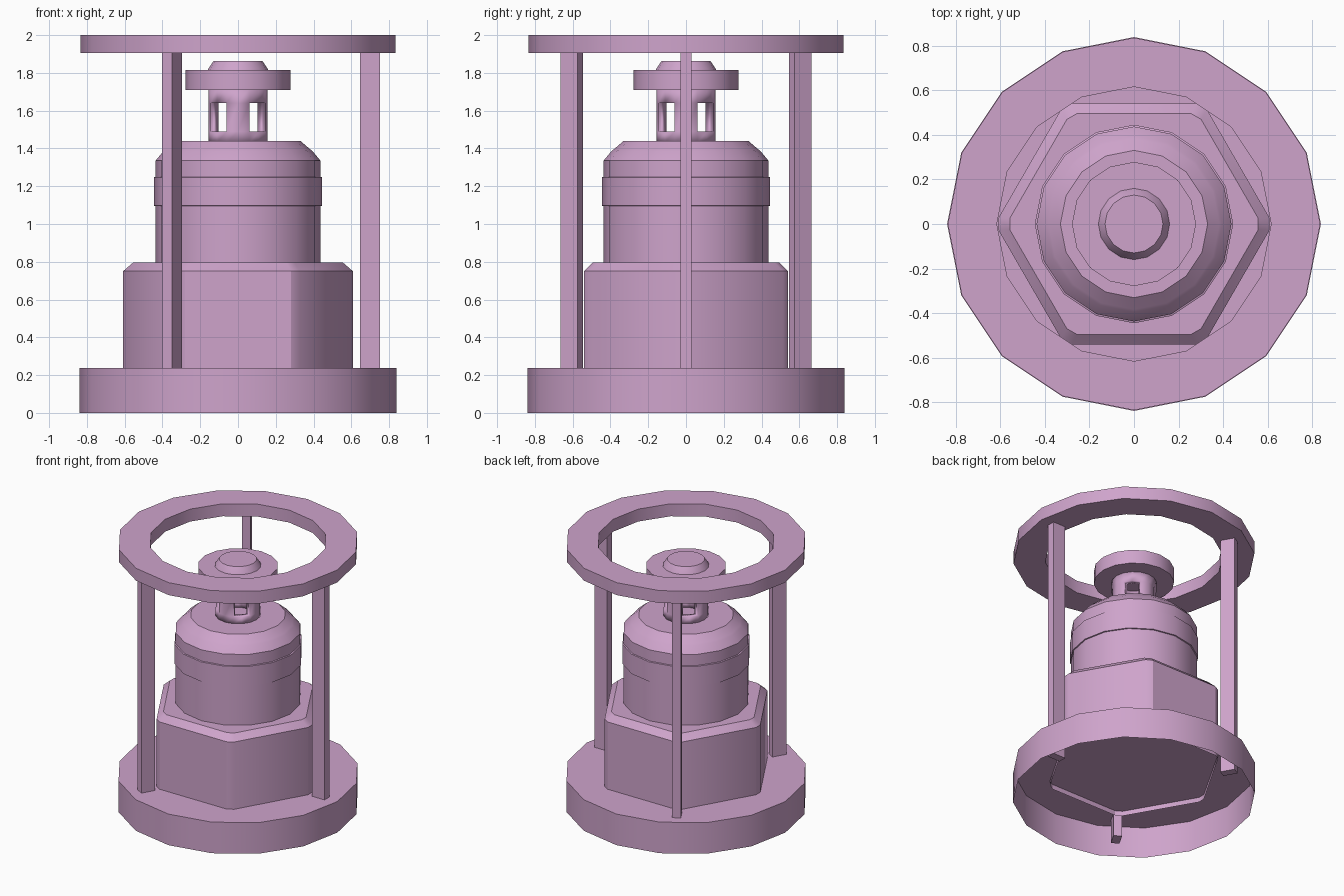
import bpy, bmesh
from math import pi, cos, sin, radians

if "Cube" in bpy.data.objects:
    bpy.data.objects.remove(bpy.data.objects["Cube"])

SEG = 16
pink = bpy.data.materials.new("pink")
pink.diffuse_color = (0.62, 0.37, 0.60, 1)
pink.use_nodes = True
pink.node_tree.nodes["Principled BSDF"].inputs["Base Color"].default_value = pink.diffuse_color


def finish(name, bm, recalc=True):
    if recalc:
        bmesh.ops.recalc_face_normals(bm, faces=bm.faces)
    me = bpy.data.meshes.new(name)
    bm.to_mesh(me)
    bm.free()
    ob = bpy.data.objects.new(name, me)
    bpy.context.collection.objects.link(ob)
    me.materials.append(pink)
    bpy.ops.object.select_all(action='DESELECT')
    bpy.context.view_layer.objects.active = ob
    ob.select_set(True)
    bpy.ops.object.shade_smooth_by_angle(angle=radians(30))
    return ob


def circle(r, z):
    return [(r * cos(2 * pi * i / SEG), r * sin(2 * pi * i / SEG), z) for i in range(SEG)]


def add_loop(bm, pts):
    vs = [bm.verts.new(p) for p in pts]
    return [bm.edges.new((vs[i], vs[(i + 1) % len(vs)])) for i in range(len(vs))]


def skin(name, loops, cap=False, closed=False):
    """Bridge a stack of loops into a shell."""
    bm = bmesh.new()
    rings = [add_loop(bm, l) for l in loops]
    pairs = list(zip(rings, rings[1:]))
    if closed:
        pairs.append((rings[-1], rings[0]))
    for a, b in pairs:
        bmesh.ops.bridge_loops(bm, edges=a + b)
    if cap:
        bmesh.ops.contextual_create(bm, geom=rings[-1])
    return finish(name, bm)


def lathe(name, profile, **kw):
    return skin(name, [circle(r, z) for r, z in profile], **kw)


def hexagon(apothem, z, cut=0.03):
    """Hexagon with clipped corners."""
    R = apothem / cos(pi / 6)
    c = [(R * cos(k * pi / 3), R * sin(k * pi / 3)) for k in range(6)]
    pts = []
    for k in range(6):
        for j in (k - 1, (k + 1) % 6):
            t = cut / R
            pts.append((c[k][0] + (c[j][0] - c[k][0]) * t,
                        c[k][1] + (c[j][1] - c[k][1]) * t, z))
    return pts


# Open-bottomed base: outer wall and top plate, with the hexagonal opening
skin("base", [circle(0.838, 0), circle(0.838, 0.237), hexagon(0.54, 0.237)])

# Hexagonal nut with chamfered top
skin("hex_nut", [circle(0.437, 0.237), hexagon(0.54, 0.237)])
skin("hex_nut_shell", [hexagon(0.54, 0.2), hexagon(0.54, 0.75),
                       hexagon(0.495, 0.795), circle(0.43, 0.795)])

# Main body with raised band and stepped shoulder
lathe("body", [(0.437, 0.237), (0.437, 1.095), (0.445, 1.097), (0.445, 1.247),
               (0.437, 1.25), (0.437, 1.335), (0.395, 1.385), (0.383, 1.395),
               (0.33, 1.44), (0.11, 1.44)], cap=True)

# Stem tube with four windows
bm = bmesh.new()
rings = [[bm.verts.new(p) for p in circle(0.157, z)] for z in (1.43, 1.49, 1.64, 1.72)]
for lvl in range(3):
    for k in range(SEG):
        if lvl == 1 and k % 4 in (1, 2):
            continue
        n = (k + 1) % SEG
        bm.faces.new((rings[lvl][k], rings[lvl][n], rings[lvl + 1][n], rings[lvl + 1][k]))
stem = finish("stem", bm, recalc=False)
sol = stem.modifiers.new("wall", 'SOLIDIFY')
sol.thickness = 0.045
sol.offset = -1

# Deflector disc and its tapered cap
lathe("disc", [(0.01, 1.71), (0.278, 1.71), (0.278, 1.815), (0.16, 1.815),
               (0.157, 1.822), (0.13, 1.863)], cap=True)

# Top ring
lathe("top_ring", [(0.835, 1.905), (0.835, 2.0), (0.615, 2.0), (0.615, 1.905)], closed=True)

# Three posts
for i in range(3):
    a = i * 2 * pi / 3
    bm = bmesh.new()
    bmesh.ops.create_cube(bm, size=1)
    for v in bm.verts:
        x, y = 0.698 + v.co.x * 0.105, v.co.y * 0.06
        v.co = (x * cos(a) - y * sin(a), x * sin(a) + y * cos(a), 0.985 + v.co.z * 1.85)
    finish(f"post_{i + 1}", bm)
